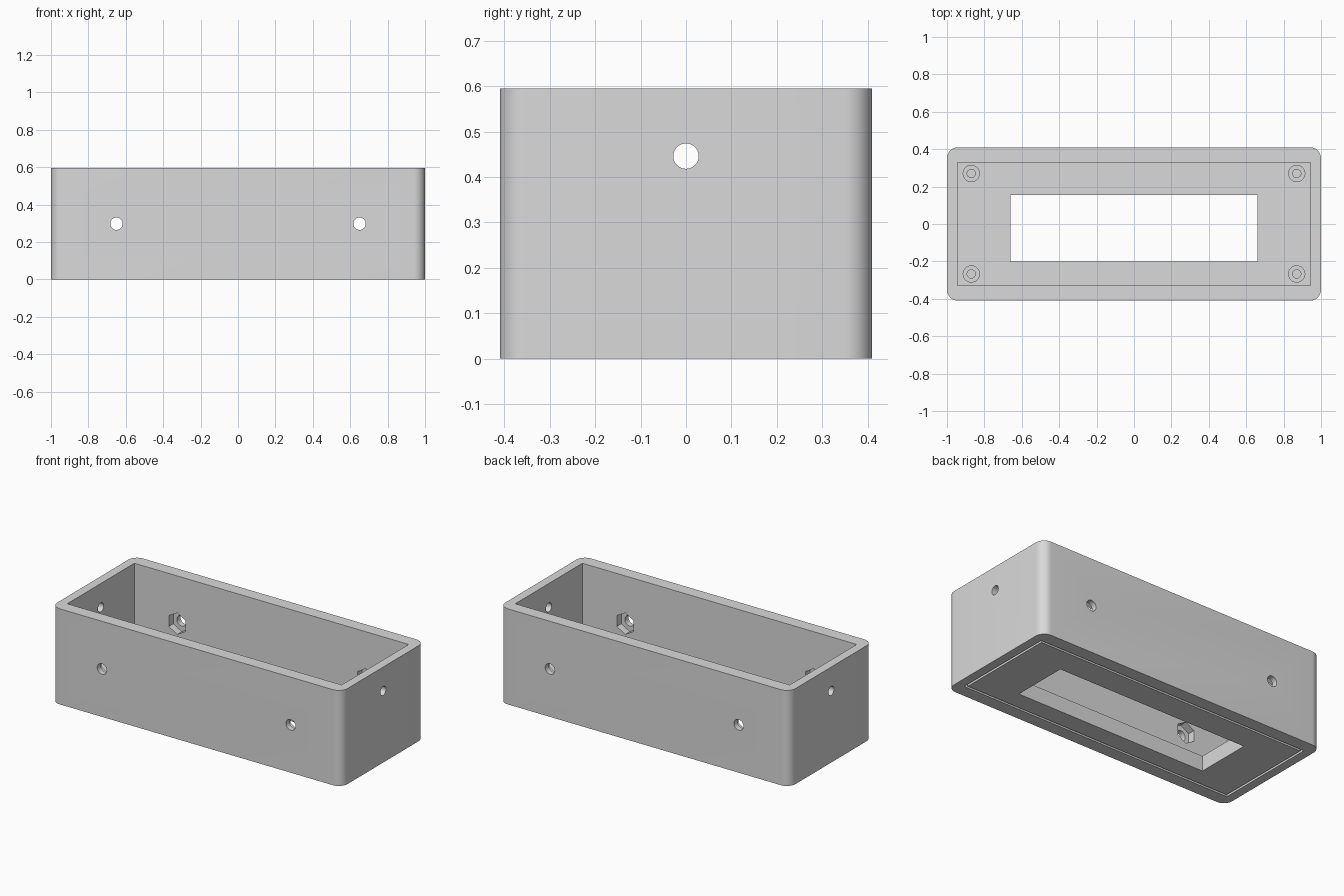
import bpy
import bmesh
import math
from mathutils import Matrix, Vector

if "Cube" in bpy.data.objects:
    bpy.data.objects.remove(bpy.data.objects["Cube"], do_unlink=True)

HEIGHT = 0.595
FLOOR = 0.095
CAVITY_X, CAVITY_Y = 0.945, 0.33

# Single plain grey plastic
grey = bpy.data.materials.new("plain_grey")
grey.use_nodes = True
colour = (0.7, 0.7, 0.7, 1)
grey.diffuse_color = colour
grey.node_tree.nodes["Principled BSDF"].inputs["Base Color"].default_value = colour


def finish(name, bm):
    bmesh.ops.recalc_face_normals(bm, faces=bm.faces[:])
    mesh = bpy.data.meshes.new(name)
    bm.to_mesh(mesh)
    bm.free()
    mesh.materials.append(grey)
    obj = bpy.data.objects.new(name, mesh)
    bpy.context.collection.objects.link(obj)
    return obj


def activate(obj):
    bpy.ops.object.select_all(action="DESELECT")
    obj.select_set(True)
    bpy.context.view_layer.objects.active = obj


def box(name, low, high, corner=0):
    low, high = Vector(low), Vector(high)
    bm = bmesh.new()
    bmesh.ops.create_cube(bm, size=1)
    bmesh.ops.scale(bm, vec=high - low, verts=bm.verts)
    bmesh.ops.translate(bm, vec=(low + high) / 2, verts=bm.verts)
    if corner:
        upright = [e for e in bm.edges
                   if abs(e.verts[0].co.z - e.verts[1].co.z) > 0.01]
        bmesh.ops.bevel(bm, geom=upright, offset=corner, segments=12,
                        profile=0.5, affect="EDGES")
    return finish(name, bm)


def rod(name, centre, radius, length, axis, sides=40, twist=0):
    bm = bmesh.new()
    turn = Matrix.Rotation(math.pi / 2, 4, "Y" if axis == "X" else "X")
    place = Matrix.Translation(centre) @ turn @ Matrix.Rotation(twist, 4, "Z")
    bmesh.ops.create_cone(bm, cap_ends=True, segments=sides, radius1=radius,
                          radius2=radius, depth=length, matrix=place)
    return finish(name, bm)


def cut(target, cutter):
    cutter.hide_render = True
    mod = target.modifiers.new("cut", "BOOLEAN")
    mod.operation = "DIFFERENCE"
    mod.solver = "EXACT"
    mod.object = cutter
    activate(target)
    bpy.ops.object.modifier_apply(modifier=mod.name)
    bpy.data.objects.remove(cutter, do_unlink=True)


# Rounded case, hollowed from above
case = box("case", (-1, -0.41, 0), (1, 0.41, HEIGHT), corner=0.06)
cut(case, box("cavity", (-CAVITY_X, -CAVITY_Y, FLOOR),
              (CAVITY_X, CAVITY_Y, HEIGHT + 0.1)))

# Window through the floor
cut(case, box("window", (-0.66, -0.2, -0.1), (0.66, 0.155, 0.2)))

# Shallow groove around the underside
groove = box("groove", (-CAVITY_X, -CAVITY_Y, -0.05), (CAVITY_X, CAVITY_Y, 0.02))
inset = 0.014
cut(groove, box("groove_core", (inset - CAVITY_X, inset - CAVITY_Y, -0.1),
                (CAVITY_X - inset, CAVITY_Y - inset, 0.1)))
cut(case, groove)

# Screw holes through front and back, with nut pockets inside both walls
for x in (-0.65, 0.65):
    cut(case, rod("screw_hole", (x, 0, 0.298), 0.033, 1, "Y"))
    cut(case, rod("nut_pocket", (x, 0, 0.298), 0.067,
                  2 * (CAVITY_Y + 0.045), "Y", sides=6))

# Cable holes through both ends
cut(case, rod("end_hole", (0, 0, 0.446), 0.028, 2.4, "X"))

activate(case)
bpy.ops.object.shade_smooth_by_angle(angle=math.radians(30))

# Standoff posts with blind holes, turned from a profile
post_profile = [(0.046, 0.08), (0.046, 0.165), (0.022, 0.165),
                (0.022, 0.1), (0, 0.1)]
for x, side in ((-0.87, "right"), (0.87, "left")):
    for y, end in ((-0.267, "front"), (0.27, "back")):
        bm = bmesh.new()
        points = [bm.verts.new((r, 0, z)) for r, z in post_profile]
        edges = [bm.edges.new(pair) for pair in zip(points, points[1:])]
        bmesh.ops.spin(bm, geom=points + edges, cent=(0, 0, 0), axis=(0, 0, 1),
                       angle=math.tau, steps=32)
        bmesh.ops.remove_doubles(bm, verts=bm.verts[:], dist=0.0001)
        bmesh.ops.holes_fill(bm, edges=[e for e in bm.edges if e.is_boundary])
        bmesh.ops.translate(bm, vec=(x, y, 0), verts=bm.verts)
        post = finish(f"standoff_{end}_{side}", bm)
        activate(post)
        bpy.ops.object.shade_smooth_by_angle(angle=math.radians(30))
